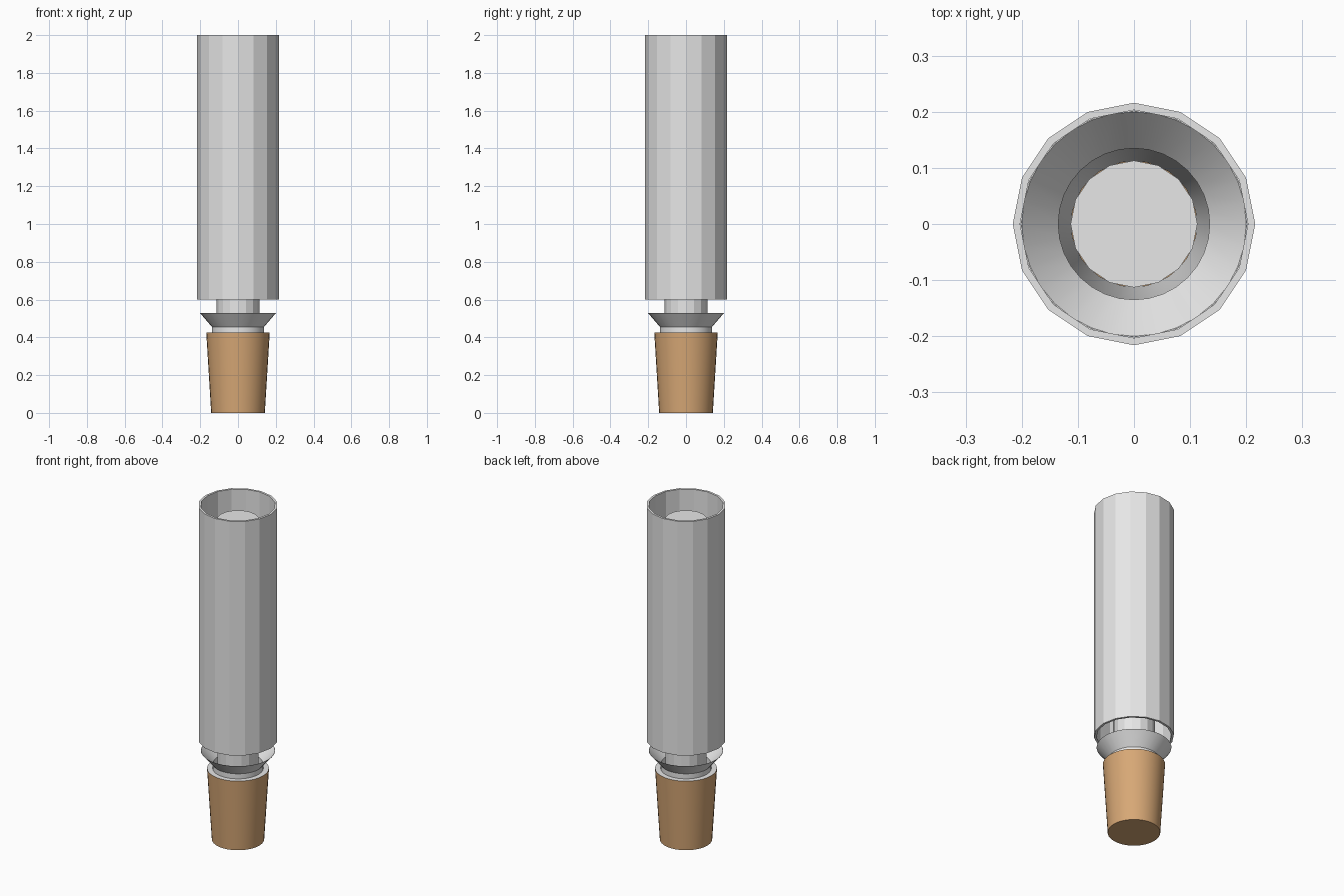
import bpy
import math

if "Cube" in bpy.data.objects:
    bpy.data.objects.remove(bpy.data.objects["Cube"])


def material(name, rgb):
    m = bpy.data.materials.new(name)
    m.diffuse_color = (*rgb, 1)
    m.use_nodes = True
    m.node_tree.nodes["Principled BSDF"].inputs["Base Color"].default_value = m.diffuse_color
    return m


GREY = material("light grey", (0.8, 0.8, 0.8))
WOOD = material("warm wood", (0.68, 0.39, 0.18))


def lathe(name, profile, sides, mats, closed=False, smooth=False):
    """Revolve (radius, z) points around z; zero-radius ends become poles."""
    verts, rings, faces = [], [], []
    for r, z in profile:
        start = len(verts)
        if r == 0:
            verts.append((0, 0, z))
            rings.append([start] * sides)
        else:
            for i in range(sides):
                a = 2 * math.pi * i / sides
                verts.append((r * math.cos(a), r * math.sin(a), z))
            rings.append(list(range(start, start + sides)))
    pairs = list(zip(rings, rings[1:]))
    if closed:
        pairs.append((rings[-1], rings[0]))
    for lo, hi in pairs:
        for i in range(sides):
            j = (i + 1) % sides
            quad = [lo[i], lo[j], hi[j], hi[i]]
            faces.append(list(dict.fromkeys(quad)))
    mesh = bpy.data.meshes.new(name)
    mesh.from_pydata(verts, [], faces)
    mesh.update()
    obj = bpy.data.objects.new(name, mesh)
    bpy.context.collection.objects.link(obj)
    for m in mats:
        mesh.materials.append(m)
    if smooth:
        bpy.ops.object.select_all(action='DESELECT')
        obj.select_set(True)
        bpy.context.view_layer.objects.active = obj
        bpy.ops.object.shade_smooth_by_angle(angle=math.radians(30))
    return obj


# Faceted open tube with a thin wall
lathe("outer_tube", [(0.216, 0.6), (0.216, 2.0), (0.203, 2.0), (0.203, 0.6)],
      16, [GREY], closed=True)

# Faceted rod inside the tube, reaching down into the handle
lathe("inner_rod", [(0, 0.06), (0.113, 0.06), (0.113, 1.915), (0, 1.915)],
      16, [GREY])

# Flared collar with a tapering sleeve inside the handle
lathe("collar", [(0.115, 0.05), (0.138, 0.42), (0.138, 0.455), (0.202, 0.53),
                 (0.200, 0.53), (0.135, 0.455), (0.135, 0.42), (0.112, 0.05)],
      32, [GREY], closed=True, smooth=True)

# Tapered handle with a grey top face
handle = lathe("handle", [(0, 0), (0.142, 0), (0.168, 0.425), (0.138, 0.425)],
               32, [WOOD, GREY], smooth=True)
for p in handle.data.polygons:
    p.material_index = 1 if p.normal.z > 0.9 else 0
